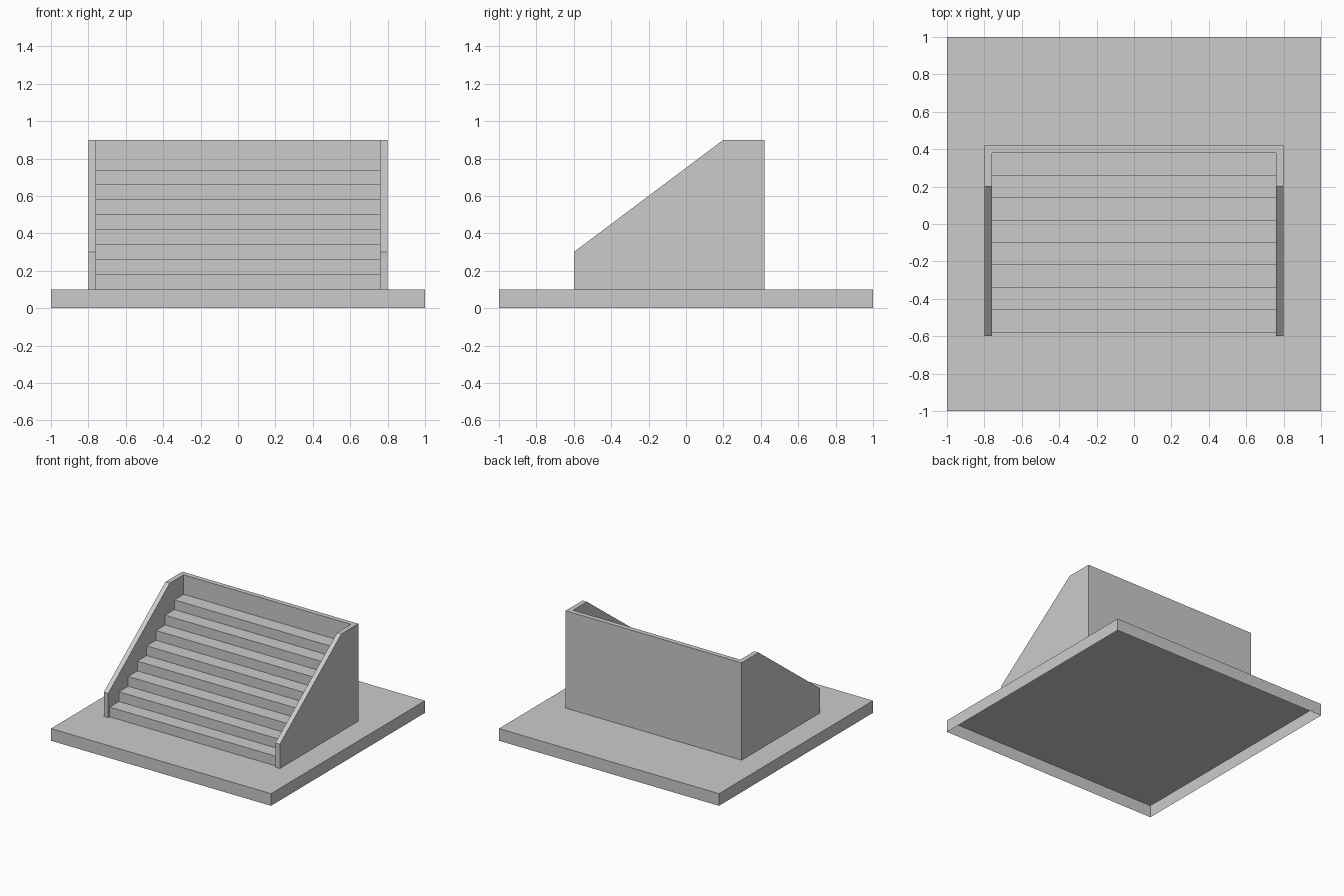
import bpy, bmesh

if "Cube" in bpy.data.objects:
    bpy.data.objects.remove(bpy.data.objects["Cube"])

BASE_TOP = 0.1
STEPS, RISE, RUN = 8, 0.08, 0.12


def prism(name, profile, x0, x1):
    """Extrude a (y, z) profile along x, leaving the resting side open."""
    bm = bmesh.new()
    face = bm.faces.new([bm.verts.new((x0, y, z)) for y, z in profile])
    ext = bmesh.ops.extrude_face_region(bm, geom=[face], use_keep_orig=True)
    moved = [g for g in ext["geom"] if isinstance(g, bmesh.types.BMVert)]
    bmesh.ops.translate(bm, vec=(x1 - x0, 0, 0), verts=moved)
    bmesh.ops.recalc_face_normals(bm, faces=bm.faces[:])
    bm.normal_update()
    under = [f for f in bm.faces if f.normal.z < -0.99]
    bmesh.ops.delete(bm, geom=under, context="FACES_ONLY")
    mesh = bpy.data.meshes.new(name)
    bm.to_mesh(mesh)
    bm.free()
    obj = bpy.data.objects.new(name, mesh)
    bpy.context.collection.objects.link(obj)
    return obj


def rect(y0, y1, z0, z1):
    return [(y0, z0), (y1, z0), (y1, z1), (y0, z1)]


# Square base, open underneath
prism("base", rect(-1, 1, 0, BASE_TOP), -1, 1)

# Sloped side walls, mirrored across x
side = prism("side_walls", [(-0.6, BASE_TOP), (0.42, BASE_TOP), (0.42, 0.9),
                            (0.2, 0.9), (-0.6, 0.3)], 0.76, 0.8)
side.modifiers.new("mirror", "MIRROR").use_axis = (True, False, False)

# Back wall between the side walls
prism("back_wall", rect(0.38, 0.42, BASE_TOP, 0.9), -0.76, 0.76)

# Staircase: one stepped profile
stairs = [(0.38, BASE_TOP), (-0.58, BASE_TOP)]
for i in range(STEPS):
    z = BASE_TOP + (i + 1) * RISE
    stairs += [(-0.58 + i * RUN, z), (-0.58 + (i + 1) * RUN, z)]
prism("staircase", stairs, -0.76, 0.76)
